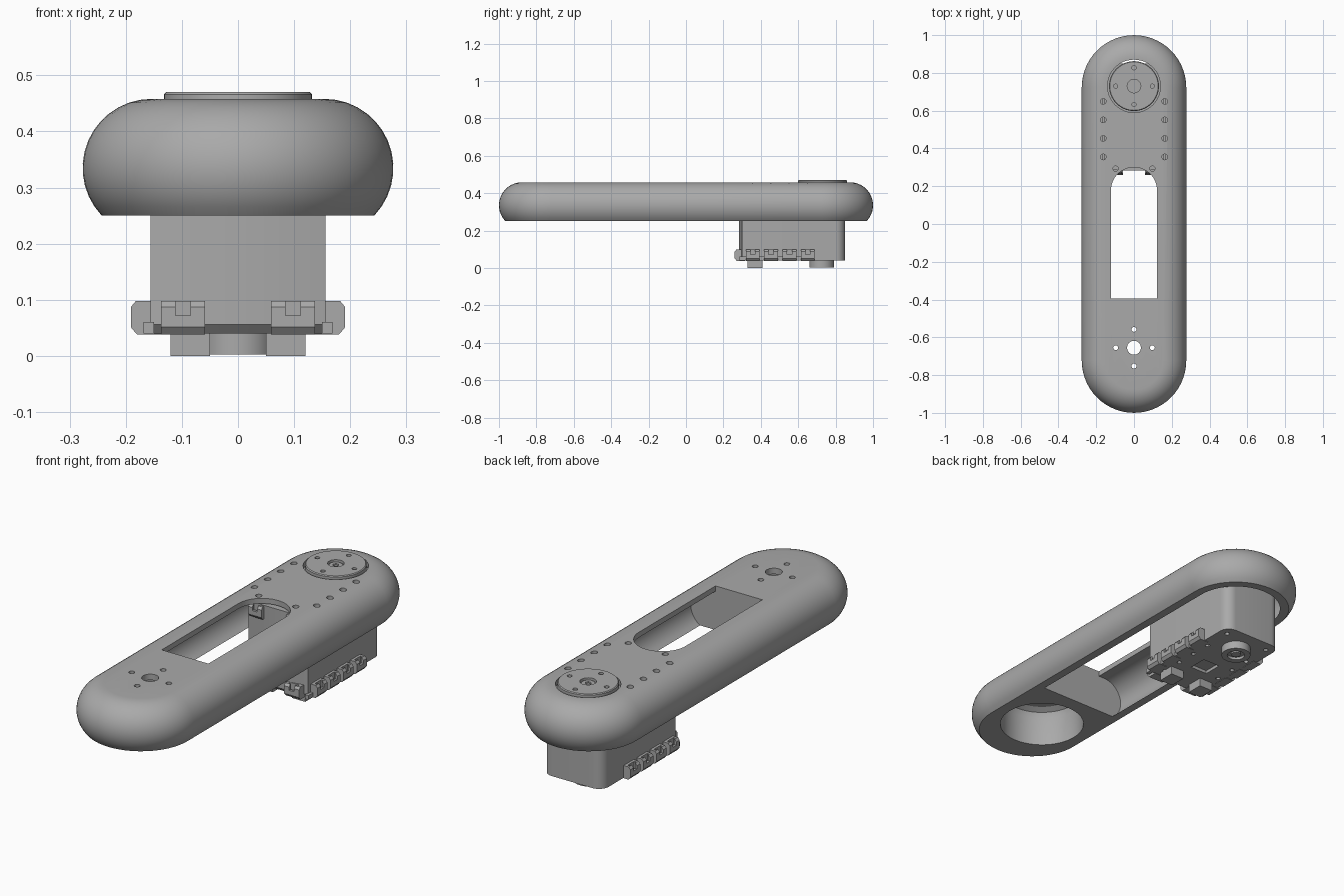
import bpy, bmesh
from math import sin, cos, pi, radians, sqrt

cube = bpy.data.objects.get("Cube")
if cube:
    bpy.data.objects.remove(cube)

grey = bpy.data.materials.new("mid_grey")
grey.use_nodes = True
COLOUR = (0.4, 0.4, 0.4, 1)
grey.diffuse_color = COLOUR
grey.node_tree.nodes["Principled BSDF"].inputs["Base Color"].default_value = COLOUR


def loft(name, rings):
    """Skin a stack of equal-length point rings and cap both ends."""
    bm = bmesh.new()
    loops = [[bm.verts.new(p) for p in ring] for ring in rings]
    n = len(loops[0])
    for low, high in zip(loops, loops[1:]):
        for i in range(n):
            j = (i + 1) % n
            bm.faces.new((low[i], low[j], high[j], high[i]))
    bm.faces.new(loops[0][::-1])
    bm.faces.new(loops[-1])
    bmesh.ops.recalc_face_normals(bm, faces=bm.faces)
    mesh = bpy.data.meshes.new(name)
    bm.to_mesh(mesh)
    bm.free()
    mesh.materials.append(grey)
    ob = bpy.data.objects.new(name, mesh)
    bpy.context.collection.objects.link(ob)
    return ob


def activate(ob):
    bpy.ops.object.select_all(action="DESELECT")
    ob.select_set(True)
    bpy.context.view_layer.objects.active = ob


def cut(ob, cutter):
    cutter.hide_render = True
    mod = ob.modifiers.new("cut", "BOOLEAN")
    mod.operation = "DIFFERENCE"
    mod.solver = "EXACT"
    mod.object = cutter
    activate(ob)
    bpy.ops.object.modifier_apply(modifier=mod.name)
    bpy.data.objects.remove(cutter)


def smooth(ob, angle=30):
    activate(ob)
    bpy.ops.object.shade_smooth_by_angle(angle=radians(angle))


def disc(r, x, y, z, n):
    return [(x + r * cos(2 * pi * i / n), y + r * sin(2 * pi * i / n), z) for i in range(n)]


def cyl(name, r, x, y, z0, z1, n=32, bevel=0):
    rings = [disc(r, x, y, z0, n), disc(r, x, y, z1 - bevel, n)]
    if bevel:
        rings.append(disc(r - bevel, x, y, z1, n))
    return loft(name, rings)


def box(name, x0, x1, y0, y1, z0, z1):
    return loft(name, [[(x0, y0, z), (x1, y0, z), (x1, y1, z), (x0, y1, z)] for z in (z0, z1)])


def arch(r, y_arc, z, y_flat=None, n=28):
    """Round-ended outline; the front end is square when y_flat is given."""
    pts = [(r * cos(pi * i / n), y_arc + r * sin(pi * i / n), z) for i in range(n + 1)]
    if y_flat is None:
        return pts + [(-x, -y, z) for x, y, z in pts]
    return pts + [(-r, y_flat, z), (r, y_flat, z)]


# Arm shell: rounded edge section carried around a long round-ended outline
END, CORE, MID, EDGE, BASE, TOP = 0.723, 0.154, 0.335, 0.123, 0.25, 0.458


def edge_section(radius, steps=14):
    start = -sqrt(radius ** 2 - (MID - BASE) ** 2)
    a0 = -math_angle(MID - BASE, -start)
    return [(CORE + radius * cos(a), MID + radius * sin(a))
            for a in (a0 + (pi / 2 - a0) * i / steps for i in range(steps + 1))]


def math_angle(rise, run):
    from math import atan2
    return atan2(rise, run)


shell = loft("arm_shell", [arch(r, END, z) for r, z in edge_section(EDGE)])

# Hollow underside behind the solid front end
inner = edge_section(EDGE - 0.025)
inner = [(inner[0][0], BASE - 0.05)] + inner
cut(shell, loft("hollow", [arch(r, END, z, -0.395) for r, z in inner]))

# Round pocket under the front pivot, with a softened ceiling
PIVOT = -0.655
cut(shell, loft("pocket", [disc(r, 0, PIVOT, z, 48) for r, z in
                           ((0.19, 0.2), (0.19, 0.39), (0.18, 0.415), (0.155, 0.43))]))

# Long window, horn opening and screw holes
cut(shell, loft("window", [arch(0.122, 0.178, z, -0.395) for z in (0.38, 0.6)]))
HORN_Y = 0.73
cut(shell, cyl("horn_opening", 0.14, 0, HORN_Y, 0.4, 0.6, 48))
holes = [(0, PIVOT, 0.037)]
holes += [(0.097 * cos(k * pi / 2), PIVOT + 0.097 * sin(k * pi / 2), 0.013) for k in range(4)]
for side in (-1, 1):
    holes += [(side * 0.163, 0.355 + 0.098 * k, 0.015) for k in range(4)]
    holes.append((side * 0.097, 0.293, 0.014))
for x, y, r in holes:
    cut(shell, cyl("hole", r, x, y, 0.4, 0.6, 16))
smooth(shell)


# Motor case: rounded back corners, shallow front chamfers, bevelled lower lip
def case_ring(z, lip=0.0):
    half = [(0.07, 0.283 + lip), (0.156, 0.3 + lip)]
    half += [(0.106 + 0.05 * cos(a), 0.8 + 0.05 * sin(a)) for a in (pi / 2 * i / 8 for i in range(9))]
    return [(x, y, z) for x, y in half] + [(-x, y, z) for x, y in half[::-1]]


case = loft("motor_case", [case_ring(0.04, 0.015), case_ring(0.056), case_ring(0.425)])
cut(case, box("recess", -0.045, 0.045, 0.46, 0.55, 0.02, 0.055))
for side in (-1, 1):
    for y in (0.36, 0.46, 0.56, 0.66, 0.8):
        cut(case, cyl("case_hole", 0.011, side * 0.115, y, 0.02, 0.06, 12))
smooth(case)

# Turning horn on top, with centre bore and four screw holes
horn = cyl("turning_horn", 0.132, 0, HORN_Y, 0.41, 0.47, 56, 0.004)
cut(horn, cyl("bore", 0.036, 0, HORN_Y, 0.455, 0.5, 24))
for k in range(4):
    cut(horn, cyl("hole", 0.011, 0.097 * cos(k * pi / 2), HORN_Y + 0.097 * sin(k * pi / 2), 0.44, 0.5, 14))
smooth(horn)
screw = cyl("horn_screw", 0.03, 0, HORN_Y, 0.44, 0.462, 24)
cut(screw, cyl("socket", 0.014, 0, HORN_Y, 0.45, 0.5, 6))
smooth(screw)

# Rear pivot boss and two plug blocks under the case
boss = cyl("pivot_boss", 0.066, 0, 0.725, 0.002, 0.05, 40)
cut(boss, cyl("boss_bore", 0.04, 0, 0.725, -0.02, 0.015, 24))
smooth(boss)
stud = cyl("boss_screw", 0.022, 0, 0.725, 0.006, 0.02, 20)
smooth(stud)
for side, word in ((-1, "right"), (1, "left")):
    box(word + "_plug_block", min(side * 0.05, side * 0.12), max(side * 0.05, side * 0.12),
        0.33, 0.41, 0, 0.05)


# Mounting lugs: chamfered U-shaped nut seats along the case
def lug(name, place, width, z0=0.038, z1=0.098):
    """Section runs outward from the case; place maps (along, out, z) to the model."""
    section = [(-0.02, z0), (0.024, z0), (0.035, z0 + 0.013), (0.035, z1 - 0.011), (0.026, z1), (-0.02, z1)]
    ob = loft(name, [[place(t, o, z) for o, z in section] for t in (-width / 2, width / 2)])
    slots = ((-0.024, 0.024, 0.012, 0.023, z0 + 0.022), (-0.013, 0.013, 0.018, 0.05, z0 + 0.034))
    for a, b, near, far, low in slots:
        corners = ((a, near), (b, near), (b, far), (a, far))
        cut(ob, loft("slot", [[place(t, o, z) for t, o in corners] for z in (low, z1 + 0.02)]))


for side, word in ((-1, "right"), (1, "left")):
    for k in range(4):
        y = 0.357 + 0.098 * k
        lug(f"{word}_lug_{k + 1}", lambda t, o, z: (side * (0.156 + o), y + t, z), 0.074)
    lug(word + "_front_lug", lambda t, o, z: (side * 0.098 + t, 0.295 - o, z), 0.078)
    lug(word + "_upper_lug", lambda t, o, z: (side * 0.098 + t, 0.3 - o, z), 0.07, 0.36, 0.42)
    box(word + "_lug_rail", min(side * 0.15, side * 0.168), max(side * 0.15, side * 0.168),
        0.285, 0.685, 0.04, 0.06)
